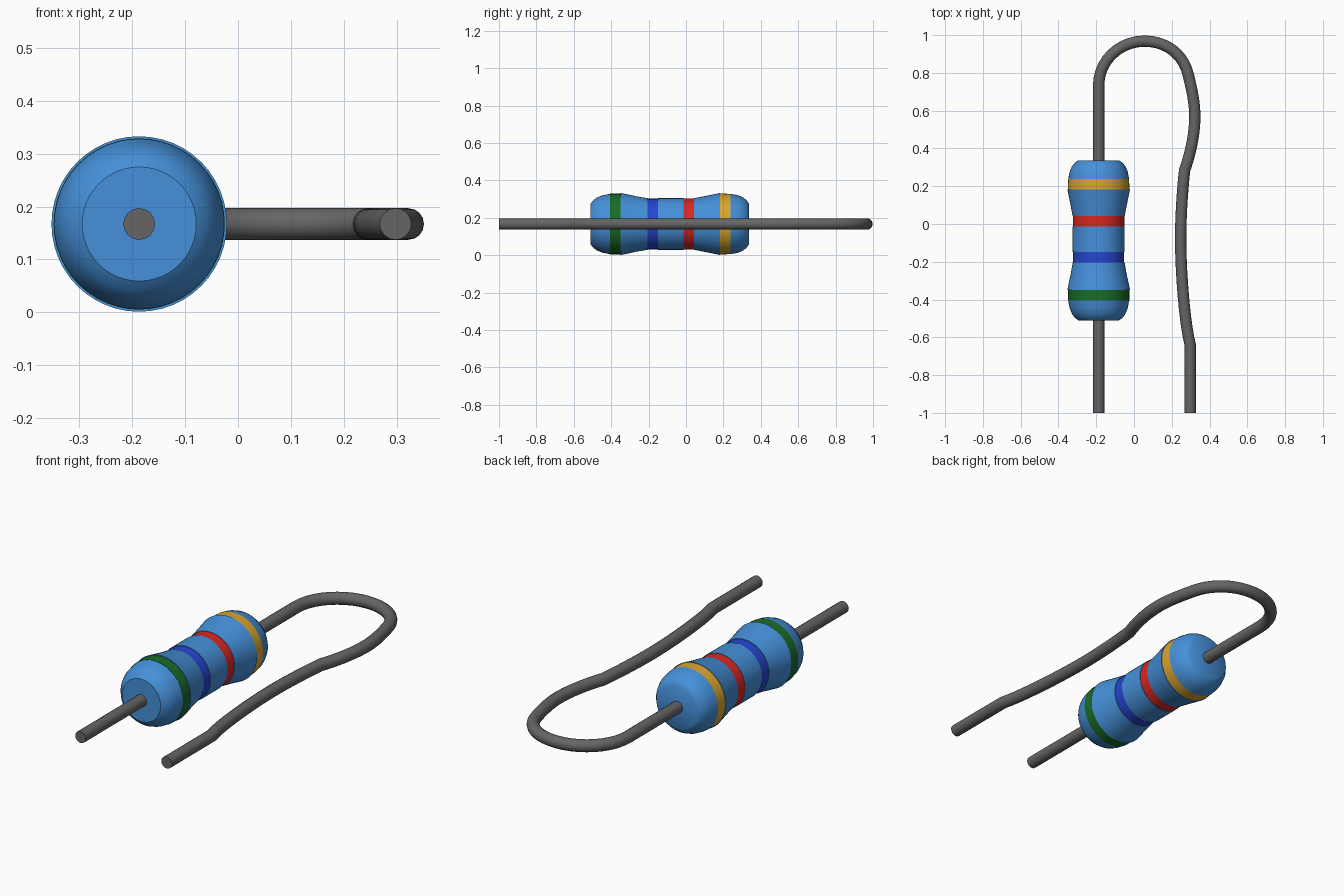
import bpy, bmesh, math

if "Cube" in bpy.data.objects:
    bpy.data.objects.remove(bpy.data.objects["Cube"])

CX, CZ = -0.187, 0.167   # axis of the body, parallel to y


def material(name, rgb):
    m = bpy.data.materials.new(name)
    m.diffuse_color = (*rgb, 1)
    m.use_nodes = True
    m.node_tree.nodes["Principled BSDF"].inputs["Base Color"].default_value = m.diffuse_color
    return m


def lathe(name, profile, mat, sides=48):
    """Revolve (y, radius) points around the body axis."""
    bm = bmesh.new()
    rings = []
    for y, r in profile:
        rings.append([bm.verts.new((CX + r * math.cos(2 * math.pi * i / sides), y,
                                    CZ + r * math.sin(2 * math.pi * i / sides)))
                      for i in range(sides)])
    for a, b in zip(rings, rings[1:]):
        for i in range(sides):
            j = (i + 1) % sides
            bm.faces.new((a[i], a[j], b[j], b[i]))
    bm.faces.new(rings[0])
    bm.faces.new(rings[-1])
    bmesh.ops.recalc_face_normals(bm, faces=bm.faces)
    me = bpy.data.meshes.new(name)
    bm.to_mesh(me)
    bm.free()
    ob = bpy.data.objects.new(name, me)
    bpy.context.collection.objects.link(ob)
    me.materials.append(mat)
    smooth(ob)
    return ob


def smooth(ob):
    bpy.ops.object.select_all(action='DESELECT')
    ob.select_set(True)
    bpy.context.view_layer.objects.active = ob
    bpy.ops.object.shade_smooth_by_angle(angle=math.radians(35))


blue = material("body_blue", (0.06, 0.28, 0.70))

# Ceramic body: blue sections between the colour bands
sections = {
    "body_front_cap": [(-.51, .108), (-.497, .126), (-.475, .142), (-.445, .154), (-.405, .161)],
    "body_front_taper": [(-.349, .166), (-.31, .158), (-.26, .147), (-.205, .138)],
    "body_middle": [(-.149, .138), (-.013, .138)],
    "body_back_taper": [(.043, .138), (.09, .147), (.14, .157), (.183, .166)],
    "body_back_cap": [(.239, .161), (.277, .154), (.305, .142), (.325, .126), (.337, .108)],
}
for name, prof in sections.items():
    lathe(name, prof, blue)

# Colour bands, very slightly recessed
bands = [
    ("green_band", -.405, -.349, .162, .162, (0.01, 0.15, 0.02)),
    ("blue_band", -.205, -.149, .135, .135, (0.02, 0.06, 0.65)),
    ("red_band", -.013, .043, .136, .136, (0.70, 0.02, 0.015)),
    ("gold_band", .183, .239, .163, .161, (0.70, 0.38, 0.03)),
]
for name, y0, y1, r0, r1, rgb in bands:
    lathe(name, [(y0, r0), (y1, r1)], material(name, rgb))

# Bent wire lead: (point, left handle, right handle) in x, y
path = [
    ((CX, -1), (CX, -1.1), (CX, -.5)),
    ((CX, .735), (CX, .5), (CX, .863)),
    ((.055, .968), (-.078, .968), (.17, .968)),
    ((.287, .79), (.262, .90), (.306, .715)),
    ((.322, .57), (.322, .64), (.322, .47)),
    ((.268, .285), (.295, .36), (.258, .20)),
    ((.247, -.08), (.247, .05), (.247, -.25)),
    ((.298, -.64), (.268, -.53), (.298, -.75)),
    ((.298, -1), (.298, -.88), (.298, -1.1)),
]
cu = bpy.data.curves.new("wire_lead", 'CURVE')
cu.dimensions = '3D'
cu.bevel_depth = 0.03
cu.bevel_resolution = 6
cu.resolution_u = 10
cu.use_fill_caps = True
sp = cu.splines.new('BEZIER')
sp.bezier_points.add(len(path) - 1)
for bp, (co, left, right) in zip(sp.bezier_points, path):
    bp.handle_left_type = bp.handle_right_type = 'FREE'
    bp.co = (*co, CZ)
    bp.handle_left = (*left, CZ)
    bp.handle_right = (*right, CZ)
wire = bpy.data.objects.new("wire_lead", cu)
bpy.context.collection.objects.link(wire)
bpy.ops.object.select_all(action='DESELECT')
wire.select_set(True)
bpy.context.view_layer.objects.active = wire
bpy.ops.object.convert(target='MESH')
wire = bpy.context.view_layer.objects.active
wire.data.materials.clear()
wire.data.materials.append(material("wire_grey", (0.13, 0.13, 0.13)))
smooth(wire)
